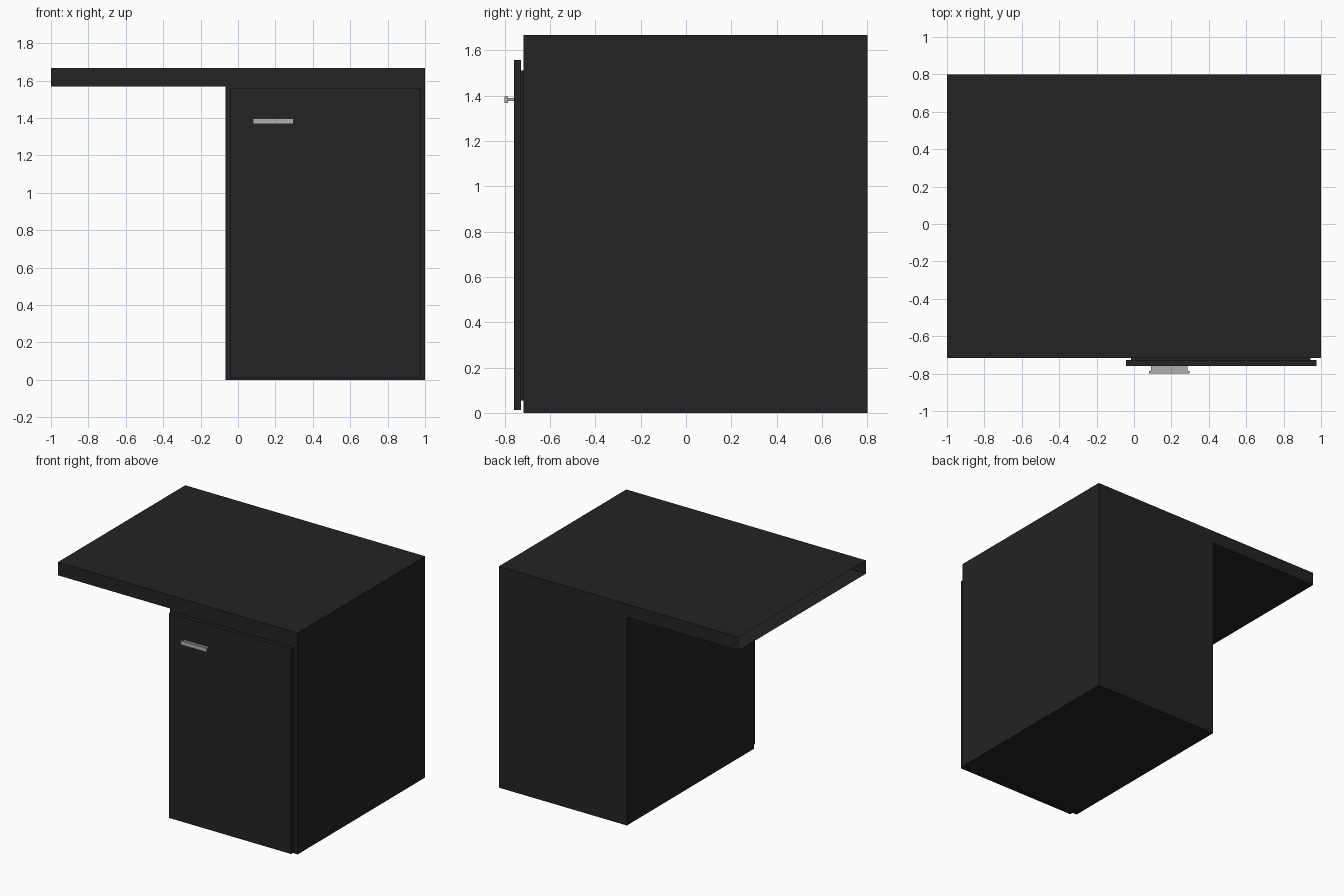
import bpy, bmesh

if "Cube" in bpy.data.objects:
    bpy.data.objects.remove(bpy.data.objects["Cube"])

def material(name, v):
    m = bpy.data.materials.new(name)
    m.diffuse_color = (v, v, v, 1)
    m.use_nodes = True
    m.node_tree.nodes["Principled BSDF"].inputs["Base Color"].default_value = m.diffuse_color
    return m

black = material("matte black", 0.017)
steel = material("brushed grey", 0.43)

def finish(bm, name, mat):
    me = bpy.data.meshes.new(name)
    bm.to_mesh(me)
    bm.free()
    me.materials.append(mat)
    ob = bpy.data.objects.new(name, me)
    bpy.context.collection.objects.link(ob)
    return ob

def box(name, mat, x, y, z):
    bm = bmesh.new()
    bmesh.ops.create_cube(bm, size=1)
    for v in bm.verts:
        v.co = [r[0] if c < 0 else r[1] for c, r in zip(v.co, (x, y, z))]
    return finish(bm, name, mat)

# L-shaped carcass with overhanging top, the overhang's end is open
profile = [(-1, 1.668), (-1, 1.569), (-0.067, 1.569), (-0.067, 0), (1, 0), (1, 1.668)]
bm = bmesh.new()
front = bm.faces.new([bm.verts.new((x, -0.717, z)) for x, z in profile])
ext = bmesh.ops.extrude_face_region(bm, geom=[front], use_keep_orig=True)
for v in ext["geom"]:
    if isinstance(v, bmesh.types.BMVert):
        v.co.y = 0.8
bmesh.ops.recalc_face_normals(bm, faces=bm.faces[:])
end = [f for f in bm.faces if f.calc_center_median().x < -0.99]
bmesh.ops.delete(bm, geom=end, context='FACES_ONLY')
finish(bm, "desk_carcass", black)

# Door and the recessed spacer behind it
box("door_spacer", black, (-0.015, 0.943), (-0.728, -0.717), (0.055, 1.51))
box("door_panel", black, (-0.043, 0.975), (-0.759, -0.728), (0.012, 1.557))

# Handle: thin neck and front bar
box("handle_neck", steel, (0.09, 0.286), (-0.786, -0.759), (1.377, 1.389))
box("handle_bar", steel, (0.08, 0.298), (-0.8, -0.786), (1.367, 1.397))
